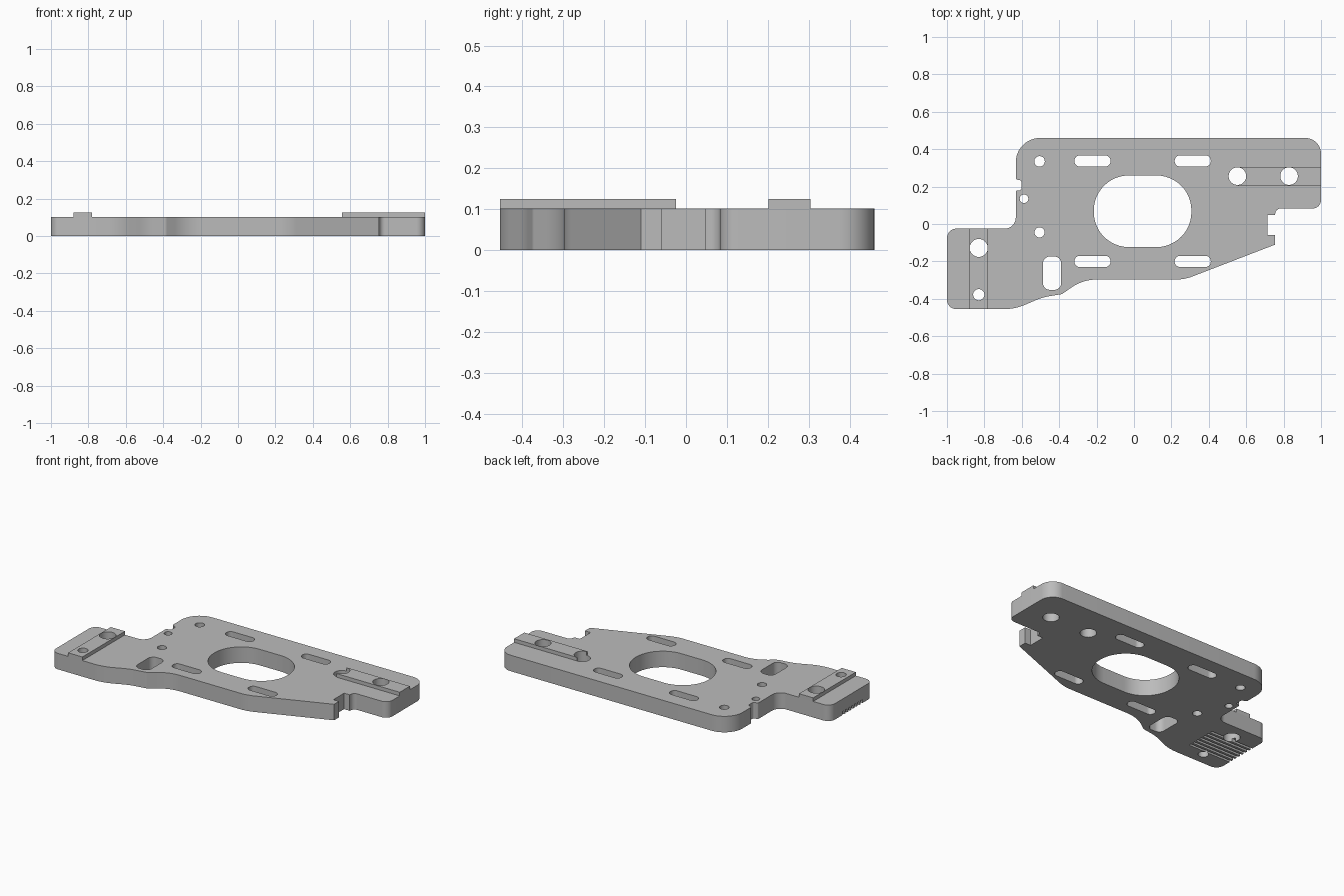
import bpy, bmesh, math
from mathutils import Vector

cube = bpy.data.objects.get("Cube")
if cube:
    bpy.data.objects.remove(cube, do_unlink=True)

grey = bpy.data.materials.new("plain grey")
grey.use_nodes = True
grey.diffuse_color = (0.5, 0.5, 0.5, 1)
grey.node_tree.nodes["Principled BSDF"].inputs["Base Color"].default_value = (0.5, 0.5, 0.5, 1)

THICK, RAIL_TOP = 0.102, 0.125


def rounded(corners, steps=12):
    """Outline through (x, y, radius) corners, each replaced by a true arc."""
    pts = []
    n = len(corners)
    for i, (x, y, r) in enumerate(corners):
        p = Vector((x, y))
        if r == 0:
            pts.append(p)
            continue
        a = (Vector(corners[i - 1][:2]) - p).normalized()
        b = (Vector(corners[(i + 1) % n][:2]) - p).normalized()
        half = a.angle(b) / 2
        centre = p + (a + b).normalized() * (r / math.sin(half))
        start = p + a * (r / math.tan(half)) - centre
        end = p + b * (r / math.tan(half)) - centre
        sweep = start.angle_signed(end)
        for k in range(steps + 1):
            t = -sweep * k / steps
            c, s = math.cos(t), math.sin(t)
            pts.append(centre + Vector((start.x * c - start.y * s, start.x * s + start.y * c)))
    return pts


def prism(bm, pts, z0, z1):
    face = bm.faces.new([bm.verts.new((p[0], p[1], z0)) for p in pts])
    top = bmesh.ops.extrude_face_region(bm, geom=[face])["geom"]
    bmesh.ops.translate(bm, vec=(0, 0, z1 - z0),
                        verts=[v for v in top if isinstance(v, bmesh.types.BMVert)])


def box_outline(cx, cy, w, h, r=0):
    x, y = w / 2, h / 2
    return rounded([(cx - x, cy - y, r), (cx + x, cy - y, r),
                    (cx + x, cy + y, r), (cx - x, cy + y, r)])


def make_object(name, bm):
    bmesh.ops.recalc_face_normals(bm, faces=bm.faces)
    mesh = bpy.data.meshes.new(name)
    bm.to_mesh(mesh)
    bm.free()
    mesh.materials.append(grey)
    obj = bpy.data.objects.new(name, mesh)
    bpy.context.collection.objects.link(obj)
    return obj


# Main plate outline
outline = [
    (-0.632, 0.46, 0.13),
    (-0.632, 0.235, 0.015), (-0.602, 0.235, 0.012),        # small edge notch
    (-0.602, 0.18, 0.012), (-0.632, 0.18, 0.01),
    (-0.632, -0.025, 0.06), (-1, -0.025, 0.05),            # ear
    (-1, -0.455, 0.05), (-0.635, -0.455, 0.3),
    (-0.49, -0.392, 0.3), (-0.385, -0.375, 0.03),          # wavy front edge
    (-0.275, -0.297, 0.24), (0.27, -0.297, 0.25),
    (0.755, -0.11, 0), (0.755, -0.06, 0),                  # square side notch
    (0.715, -0.06, 0), (0.715, 0.048, 0), (0.755, 0.048, 0),
    (0.755, 0.083, 0.03), (1, 0.083, 0.045), (1, 0.46, 0.085),
]
bm = bmesh.new()
prism(bm, rounded(outline), 0, THICK)
plate = make_object("mounting_plate", bm)

# Guide rails on top of the plate
bm = bmesh.new()
prism(bm, box_outline(-0.83, -0.24, 0.1, 0.43), THICK, RAIL_TOP)
ear_rail = make_object("ear_rail", bm)
bm = bmesh.new()
prism(bm, box_outline(0.7775, 0.253, 0.445, 0.102), THICK, RAIL_TOP)
side_rail = make_object("side_rail", bm)

# Through holes: centre opening, slots and round holes
bm = bmesh.new()
openings = [(0.046, 0.068, 0.522, 0.383, 0.187), (-0.438, -0.263, 0.098, 0.178, 0.037)]
for x in (-0.222, 0.314):
    for y in (0.337, -0.2):
        openings.append((x, y, 0.193, 0.06, 0.029))
for x, y, r in [(-0.505, 0.335, 0.028), (-0.588, 0.135, 0.023), (-0.505, -0.045, 0.027),
                (-0.83, -0.128, 0.048), (-0.83, -0.378, 0.03),
                (0.553, 0.256, 0.047), (0.829, 0.256, 0.047)]:
    openings.append((x, y, 2 * r, 2 * r, r * 0.998))
for opening in openings:
    prism(bm, box_outline(*opening), -0.1, 0.3)
holes = make_object("hole_cutter", bm)

# Row of grooves under the ear, open at its outer edge
bm = bmesh.new()
for i in range(7):
    prism(bm, box_outline(-0.9, -0.155 - 0.031 * i, 0.4, 0.016), -0.1, 0.022)
grooves = make_object("groove_cutter", bm)


def cut(obj, cutter):
    mod = obj.modifiers.new("cut", "BOOLEAN")
    mod.operation = "DIFFERENCE"
    mod.solver = "EXACT"
    mod.object = cutter
    bpy.context.view_layer.objects.active = obj
    bpy.ops.object.modifier_apply(modifier=mod.name)


for part in (plate, ear_rail, side_rail):
    cut(part, holes)
cut(plate, grooves)
for cutter in (holes, grooves):
    bpy.data.objects.remove(cutter, do_unlink=True)

# Smooth the curved walls, keep the edges crisp
bpy.ops.object.select_all(action="DESELECT")
for part in (plate, ear_rail, side_rail):
    part.select_set(True)
bpy.context.view_layer.objects.active = plate
bpy.ops.object.shade_smooth_by_angle(angle=math.radians(30))
